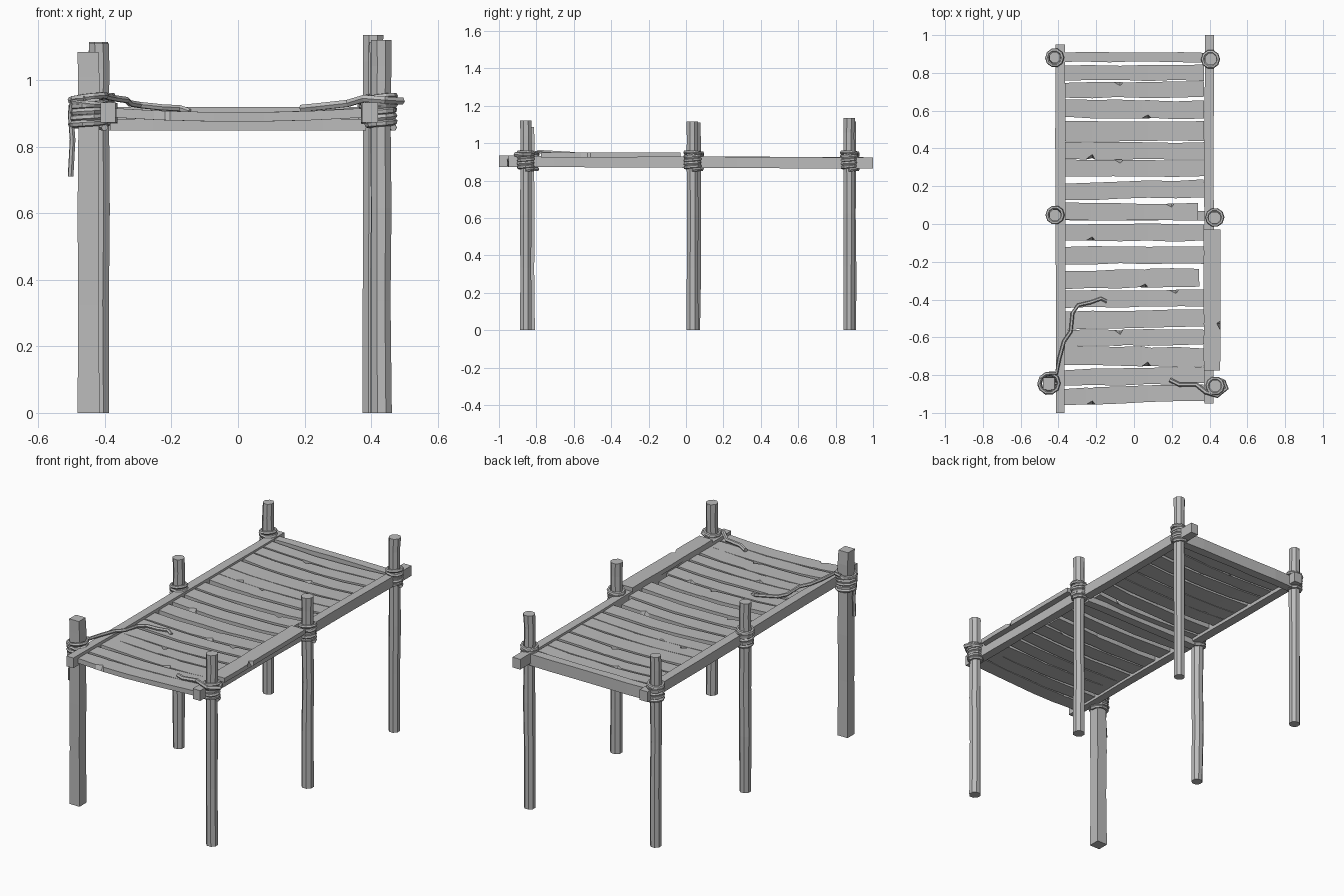
import bpy, bmesh, math, random
from mathutils import Vector, Matrix

random.seed(4)
if "Cube" in bpy.data.objects:
    bpy.data.objects.remove(bpy.data.objects["Cube"], do_unlink=True)

grey = bpy.data.materials.new("weathered grey")
grey.use_nodes = True
colour = (0.5, 0.5, 0.5, 1)
grey.diffuse_color = colour
grey.node_tree.nodes["Principled BSDF"].inputs["Base Color"].default_value = colour


def finish(name, bm):
    bmesh.ops.recalc_face_normals(bm, faces=bm.faces)
    mesh = bpy.data.meshes.new(name)
    bm.to_mesh(mesh)
    bm.free()
    mesh.materials.append(grey)
    obj = bpy.data.objects.new(name, mesh)
    bpy.context.collection.objects.link(obj)
    return obj


def jit(a):
    return random.uniform(-a, a)


def loft(name, rings):
    """Skin a list of equal closed rings and cap both ends."""
    bm = bmesh.new()
    loops = [[bm.verts.new(p) for p in ring] for ring in rings]
    n = len(loops[0])
    for a, b in zip(loops, loops[1:]):
        for i in range(n):
            j = (i + 1) % n
            bm.faces.new((a[i], a[j], b[j], b[i]))
    bm.faces.new(loops[0])
    bm.faces.new(loops[-1])
    return finish(name, bm)


def beam(name, start, end, width, height, segs=6, sag=0.0, rough=0.003, chip=None):
    """Rough squared timber; chip is (segment, side) of a splintered edge."""
    start, end = Vector(start), Vector(end)
    side = (end - start).cross(Vector((0, 0, 1))).normalized()
    steps = [i / segs for i in range(segs + 1)]
    if chip:
        t = steps[chip[0]]
        steps = sorted(steps + [t - 0.045, t + 0.02])
    rings = []
    for s in steps:
        c = start.lerp(end, s) - Vector((0, 0, sag * 4 * s * (1 - s)))
        left, right = width / 2 + jit(rough), width / 2 + jit(rough)
        ring = []
        for sx, sz in ((-1, -1), (1, -1), (1, 1), (-1, 1)):
            w = left if sx < 0 else right
            if chip and s == t and sx == chip[1] and sz > 0:
                w -= 0.02
            ring.append(c + side * sx * w + Vector((0, 0, sz * height / 2)))
        rings.append(ring)
    return loft(name, rings)


def post(name, x, y, r, top, sides=8):
    """Upright pole with uneven girth."""
    rings = []
    for t in (0, 0.3, 0.55, 0.8, 0.93, 1):
        k, dx, dy = r * (1 + jit(0.05)), jit(0.002), jit(0.002)
        ring = []
        for i in range(sides):
            a = 2 * math.pi * (i + 0.5) / sides
            ring.append((x + dx + k * math.cos(a), y + dy + k * math.sin(a), t * top))
        rings.append(ring)
    return loft(name, rings)


def rope(name, points, r, closed=False):
    """Tube along a path, turned into a mesh."""
    curve = bpy.data.curves.new(name, "CURVE")
    curve.dimensions = "3D"
    curve.bevel_depth = r
    curve.bevel_resolution = 1
    curve.use_fill_caps = True
    spline = curve.splines.new("POLY")
    spline.points.add(len(points) - 1)
    for p, co in zip(spline.points, points):
        p.co = (*co, 1)
    spline.use_cyclic_u = closed
    temp = bpy.data.objects.new(name, curve)
    bpy.context.collection.objects.link(temp)
    bpy.context.view_layer.update()
    mesh = bpy.data.meshes.new_from_object(temp.evaluated_get(bpy.context.evaluated_depsgraph_get()))
    bpy.data.objects.remove(temp, do_unlink=True)
    mesh.materials.clear()
    mesh.materials.append(grey)
    for f in mesh.polygons:
        f.use_smooth = False
    obj = bpy.data.objects.new(name, mesh)
    bpy.context.collection.objects.link(obj)


def lashing(name, x, y, r):
    """Wound rope with two tilted loops on top."""
    turns, per = 4, 10
    coil = []
    for i in range(turns * per + 1):
        a = 2 * math.pi * i / per
        k = r + jit(0.0025)
        coil.append((x + k * math.cos(a), y + k * math.sin(a), 0.857 + 0.018 * i / per))
    rope(name + "_coil", coil, 0.0105)
    for n, z in enumerate((0.932, 0.947)):
        tilt = 0.14 * (1 if n else -1)
        loop = []
        for i in range(per):
            a = 2 * math.pi * i / per
            k = r + 0.003
            loop.append((x + k * math.cos(a), y + k * math.sin(a), z + tilt * k * math.cos(a + 0.5)))
        rope(name + "_loop", loop, 0.010, True)


# Posts and their lashings
for name, x, y, r, top in (
    ("back_left", 0.405, 0.872, 0.032, 1.135),
    ("back_right", -0.42, 0.88, 0.032, 1.115),
    ("middle_left", 0.428, 0.035, 0.033, 1.115),
    ("middle_right", -0.418, 0.048, 0.033, 1.11),
    ("front_left", 0.43, -0.857, 0.033, 1.12),
):
    post(name + "_post", x, y, r, top)
    lashing(name + "_lashing", x, y, 0.038)
post("front_right_post", -0.45, -0.843, 0.045, 1.085, 4)
lashing("front_right_lashing", -0.45, -0.843, 0.049)

# Long side rails
beam("right_rail", (-0.39, -1.0, 0.903), (-0.39, 0.95, 0.895), 0.05, 0.06, 8)
beam("left_rail", (0.397, -0.95, 0.903), (0.397, 1.0, 0.893), 0.05, 0.06, 8)
beam("rail_cover_board", (0.413, -0.775, 0.936), (0.413, -0.03, 0.938), 0.088, 0.026, 6, 0, 0.002, (2, 1))

# Cross beams under and behind the deck
beam("back_cross_beam", (-0.385, 0.884, 0.885), (0.385, 0.882, 0.885), 0.05, 0.068)
beam("middle_cross_beam", (-0.385, 0.045, 0.866), (0.385, 0.045, 0.866), 0.05, 0.034)

# Deck planks: centre y, width, skew, right end x
planks = (
    (0.80, 0.08, 0.0, 0.37), (0.71, 0.082, 0.004, 0.37), (0.608, 0.095, -0.004, 0.37),
    (0.492, 0.105, 0.002, 0.37), (0.388, 0.09, -0.004, 0.37), (0.297, 0.088, -0.002, 0.37),
    (0.18, 0.09, 0.008, 0.37), (0.065, 0.088, 0.0, 0.34), (-0.045, 0.09, 0.0, 0.37),
    (-0.165, 0.092, 0.0, 0.37), (-0.29, 0.096, 0.007, 0.345), (-0.395, 0.09, 0.004, 0.37),
    (-0.505, 0.092, 0.006, 0.37), (-0.602, 0.082, 0.003, 0.37), (-0.70, 0.1, -0.006, 0.37),
    (-0.808, 0.085, 0.006, 0.37), (-0.903, 0.09, 0.012, 0.37),
)
for i, (y, w, skew, end) in enumerate(planks):
    chip = (1 + i % 4, (-1) ** i) if i % 3 else None
    beam("deck_plank", (-0.368, y - skew, 0.901), (end, y + skew, 0.901), w, 0.028, 5, 0.012, 0.004, chip)

# Loose rope ends
rope("deck_rope", [(-0.45, -0.79, 0.95), (-0.41, -0.79, 0.955), (-0.395, -0.71, 0.95), (-0.37, -0.62, 0.945),
                   (-0.335, -0.57, 0.94), (-0.325, -0.47, 0.93), (-0.295, -0.43, 0.925), (-0.23, -0.415, 0.918),
                   (-0.175, -0.395, 0.915), (-0.145, -0.41, 0.905)], 0.010)
rope("front_rope", [(0.19, -0.825, 0.915), (0.24, -0.85, 0.92), (0.33, -0.85, 0.93), (0.38, -0.89, 0.945),
                    (0.44, -0.91, 0.94), (0.49, -0.87, 0.937), (0.475, -0.835, 0.937), (0.44, -0.82, 0.935)], 0.012)
rope("hanging_rope", [(-0.46, -0.9, 0.945), (-0.495, -0.87, 0.945), (-0.503, -0.85, 0.9),
                      (-0.497, -0.845, 0.82), (-0.503, -0.842, 0.71)], 0.009)
